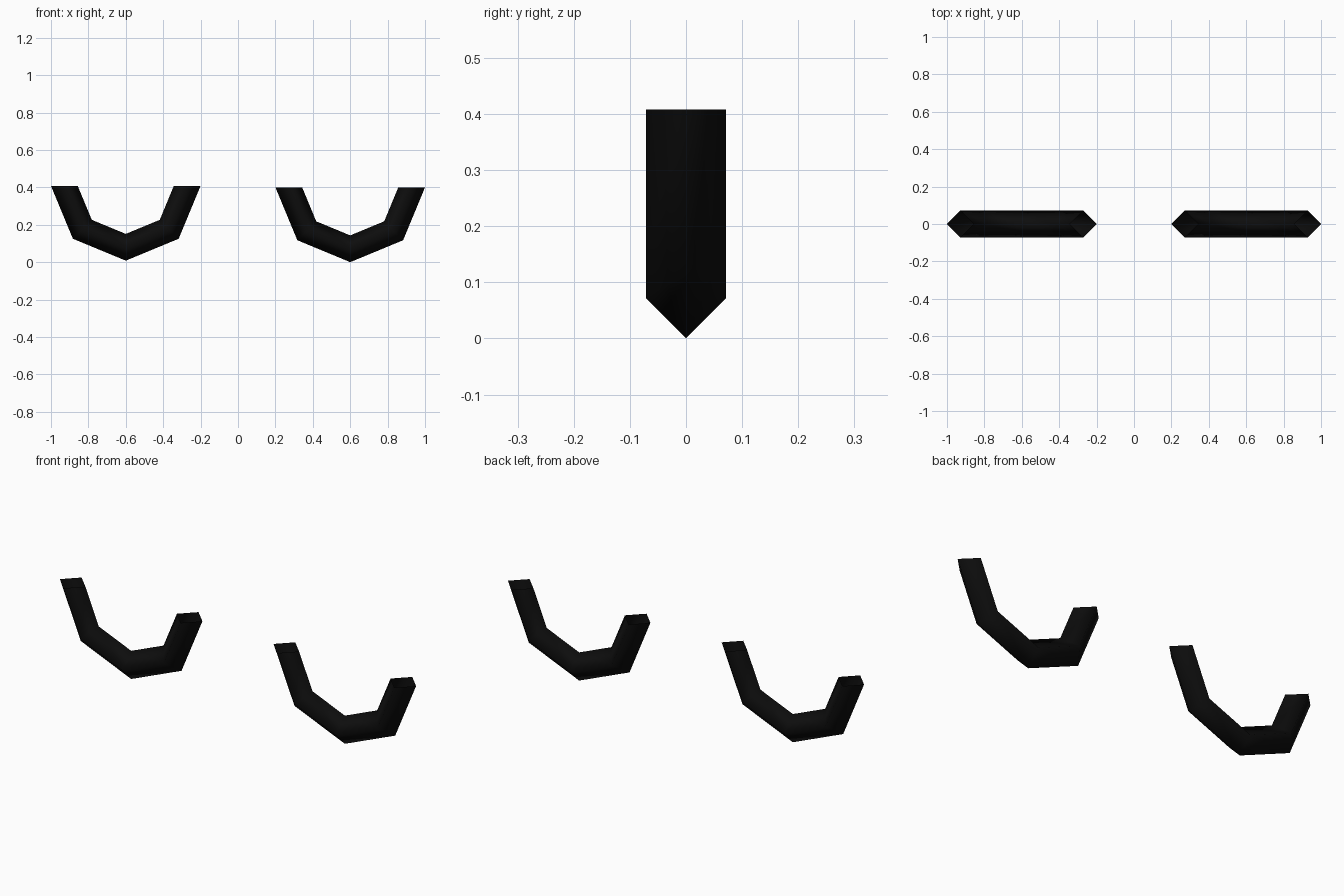
import bpy, bmesh, math

if "Cube" in bpy.data.objects:
    bpy.data.objects.remove(bpy.data.objects["Cube"])

MAJOR, MINOR = 0.3285, 0.0715
SEGMENTS, SIDES = 4, 4

black = bpy.data.materials.new("black")
black.diffuse_color = (0.004, 0.004, 0.004, 1)
black.use_nodes = True
black.node_tree.nodes["Principled BSDF"].inputs["Base Color"].default_value = black.diffuse_color


def half_ring(name, x, z):
    """Lower half of a low-poly ring with a diamond section, open at its ends."""
    bm = bmesh.new()
    rings = []
    for i in range(SEGMENTS + 1):
        a = math.pi + math.pi * i / SEGMENTS
        ring = []
        for j in range(SIDES):
            b = 2 * math.pi * j / SIDES
            r = MAJOR + MINOR * math.cos(b)
            ring.append(bm.verts.new((r * math.cos(a), MINOR * math.sin(b), r * math.sin(a))))
        rings.append(ring)
    for p, q in zip(rings, rings[1:]):
        for j in range(SIDES):
            k = (j + 1) % SIDES
            bm.faces.new((p[j], p[k], q[k], q[j])).smooth = True
    # Point the faces outward, away from the tube's centre line
    bm.normal_update()
    f = bm.faces[:][0]
    c = f.calc_center_median()
    a = math.pi + math.pi / SEGMENTS / 2
    out = c.copy()
    out.x -= MAJOR * math.cos(a) * math.cos(math.pi / 8)
    out.z -= MAJOR * math.sin(a) * math.cos(math.pi / 8)
    if f.normal.dot(out) < 0:
        bmesh.ops.reverse_faces(bm, faces=bm.faces[:])
    mesh = bpy.data.meshes.new(name)
    bm.to_mesh(mesh)
    bm.free()
    mesh.materials.append(black)
    obj = bpy.data.objects.new(name, mesh)
    obj.location = (x, 0, z)
    bpy.context.collection.objects.link(obj)


# Two matching arcs, the left one sitting slightly higher
half_ring("left_arc", -0.6, 0.408)
half_ring("right_arc", 0.6, 0.40)
